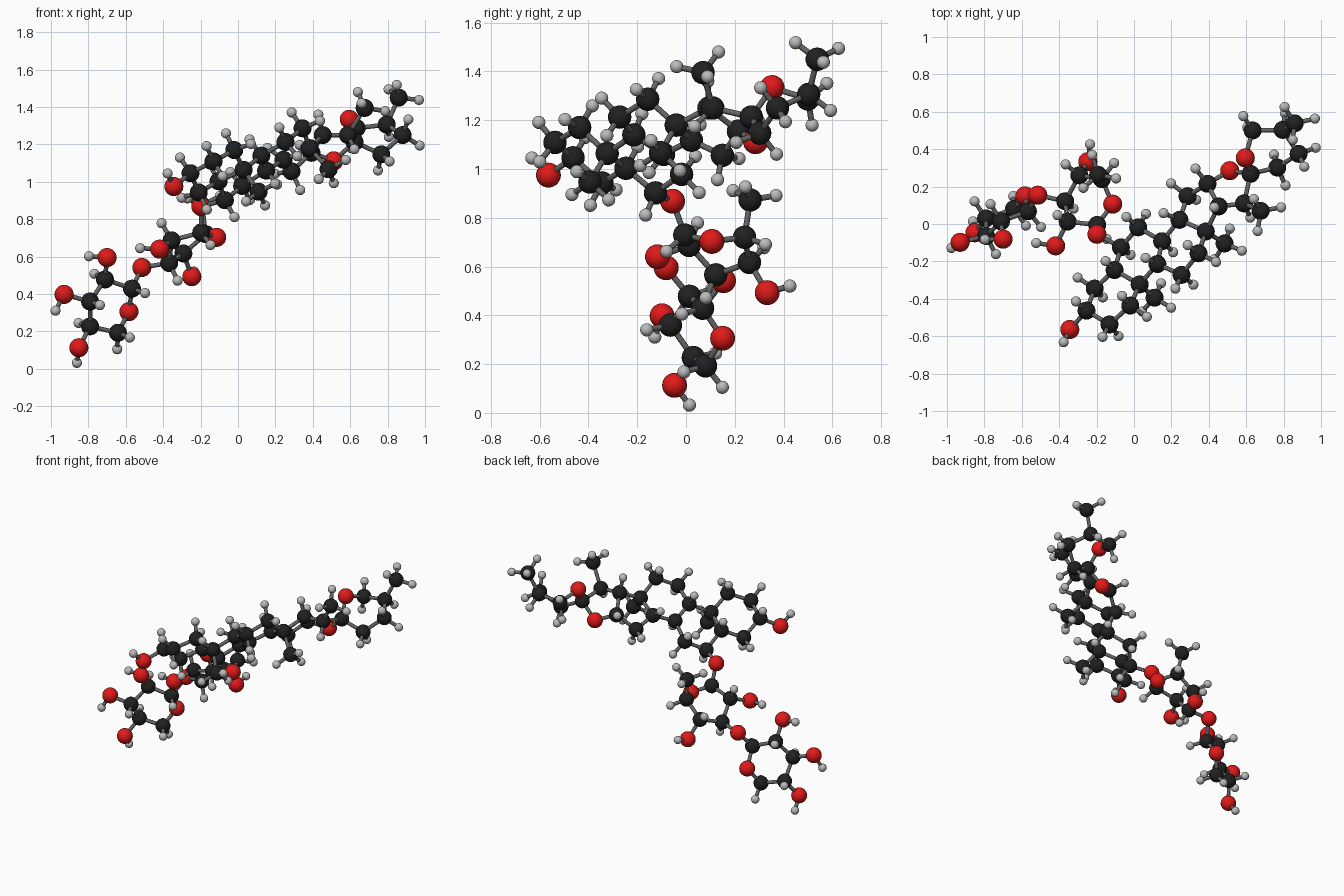
import bpy, bmesh
from mathutils import Vector, Matrix

if "Cube" in bpy.data.objects:
    bpy.data.objects.remove(bpy.data.objects["Cube"])

RADIUS = {"carbon": 0.048, "oxygen": 0.051, "hydrogen": 0.027}
BOND_R, MAX_BOND, CH = 0.012, 0.19, 0.112


def material(name, col):
    m = bpy.data.materials.new(name)
    m.diffuse_color = (*col, 1)
    m.use_nodes = True
    m.node_tree.nodes["Principled BSDF"].inputs["Base Color"].default_value = m.diffuse_color
    return m


COLOR = {
    "carbon": material("carbon_black", (0.015, 0.015, 0.015)),
    "oxygen": material("oxygen_red", (0.75, 0.01, 0.01)),
    "hydrogen": material("hydrogen_grey", (0.5, 0.5, 0.5)),
    "bond": material("bond_grey", (0.13, 0.13, 0.13)),
}


def shared_mesh(name, build):
    me = bpy.data.meshes.new(name)
    bm = bmesh.new()
    build(bm)
    for f in bm.faces:
        f.smooth = len(f.verts) <= 4
    bm.to_mesh(me)
    bm.free()
    me.materials.append(COLOR[name])
    return me


MESH = {e: shared_mesh(e, lambda bm, r=r: bmesh.ops.create_uvsphere(
    bm, u_segments=24, v_segments=14, radius=r)) for e, r in RADIUS.items()}
MESH["bond"] = shared_mesh("bond", lambda bm: bmesh.ops.create_cone(
    bm, cap_ends=True, segments=12, radius1=BOND_R, radius2=BOND_R, depth=1))


def place(kind, part, matrix):
    ob = bpy.data.objects.new(f"{part}_{kind}", MESH[kind])
    ob.matrix_world = matrix
    bpy.context.collection.objects.link(ob)


def atom(kind, part, p):
    place(kind, part, Matrix.Translation(p))


def bond(part, a, b):
    d = b - a
    rot = d.to_track_quat("Z", "Y").to_matrix().to_4x4()
    place("bond", part, Matrix.Translation((a + b) / 2) @ rot
          @ Matrix.Diagonal((1, 1, d.length, 1)))


# heavy atom centres, part by part
carbons = {
    "fused_rings": [
        (-.02, -.436, 1.17), (-.131, -.537, 1.109), (-.254, -.463, 1.046),
        (-.21, -.345, .943), (-.104, -.246, 1.003), (-.07, -.125, .902),
        (.022, -.018, .978), (.15, -.092, 1.06), (.125, -.214, 1.14),
        (.03, -.323, 1.064), (.254, -.272, 1.213), (.345, -.157, 1.286),
        (.384, -.04, 1.18), (.243, .022, 1.118), (.286, .149, 1.056),
        (.393, .215, 1.155), (.453, .094, 1.25)],
    "ring_methyl": [(.484, -.104, 1.067), (.11, -.394, .947)],
    "end_rings": [
        (.588, .11, 1.25), (.677, .07, 1.395), (.623, .268, 1.213),
        (.766, .302, 1.147), (.88, .375, 1.25), (.795, .503, 1.306),
        (.634, .5, 1.287), (.859, .538, 1.45)],
    "first_sugar": [
        (-.197, -.005, .729), (-.355, .013, .687), (-.368, .122, .566),
        (-.292, .26, .617), (-.172, .24, .72), (-.192, .263, .873)],
    "second_sugar": [
        (-.567, .068, .429), (-.711, .014, .478), (-.791, -.064, .36),
        (-.791, .03, .227), (-.642, .08, .193)],
}
oxygens = {
    "end_rings": [(.512, .285, 1.112), (.595, .353, 1.334)],
    "sugar_link": [(-.198, -.055, .868), (-.514, .154, .542)],
    "first_sugar": [(-.114, .106, .703)],
    "second_sugar": [(-.583, .15, .306)],
}
# oxygen centre followed by its hydrogen centre
hydroxyls = {
    "fused_rings": [((-.343, -.564, .975), (-.376, -.632, 1.045))],
    "first_sugar": [((-.419, -.117, .64), (-.523, -.102, .645)),
                    ((-.247, .333, .493), (-.235, .426, .52))],
    "second_sugar": [((-.7, -.081, .595), (-.797, -.083, .602)),
                     ((-.93, -.098, .398), (-.976, -.128, .311)),
                     ((-.851, -.047, .113), (-.861, .014, .032))],
}

heavy = [("carbon", k, Vector(p)) for k, ps in carbons.items() for p in ps]
heavy += [("oxygen", k, Vector(p)) for k, ps in oxygens.items() for p in ps]
for part, pairs in hydroxyls.items():
    for o, h in pairs:
        o, h = Vector(o), Vector(h)
        heavy.append(("oxygen", part, o))
        atom("hydrogen", part, h)
        bond(part, o, h)

# neighbouring heavy atoms are bonded
near = [[j for j, b in enumerate(heavy)
         if j != i and (a[2] - b[2]).length < MAX_BOND]
        for i, a in enumerate(heavy)]
for i, (kind, part, p) in enumerate(heavy):
    atom(kind, part, p)
    for j in near[i]:
        if j > i:
            bond(part, p, heavy[j][2])


def hydrogen_directions(i):
    """Fill a carbon's free tetrahedral positions."""
    p = heavy[i][2]
    dirs = [(heavy[j][2] - p).normalized() for j in near[i]]
    away = -sum(dirs, Vector()).normalized()
    if len(dirs) == 3:
        return [away]
    if len(dirs) == 2:
        side = dirs[0].cross(dirs[1]).normalized()
        return [away * .58 + side * s * .815 for s in (-1, 1)]
    if len(dirs) == 1:
        n = near[i][0]
        k = next(j for j in near[n] if j != i)
        q = heavy[n][2] - heavy[k][2]
        q = (q - away * q.dot(away)).normalized()
        r = away.cross(q)
        return [away / 3 + .943 * v for v in
                (q, -q / 2 + r * .866, -q / 2 - r * .866)]
    return []


# hydrogens on the carbons
for i, (kind, part, p) in enumerate(heavy):
    if kind == "carbon":
        for d in hydrogen_directions(i):
            h = p + d.normalized() * CH
            atom("hydrogen", part, h)
            bond(part, p, h)
